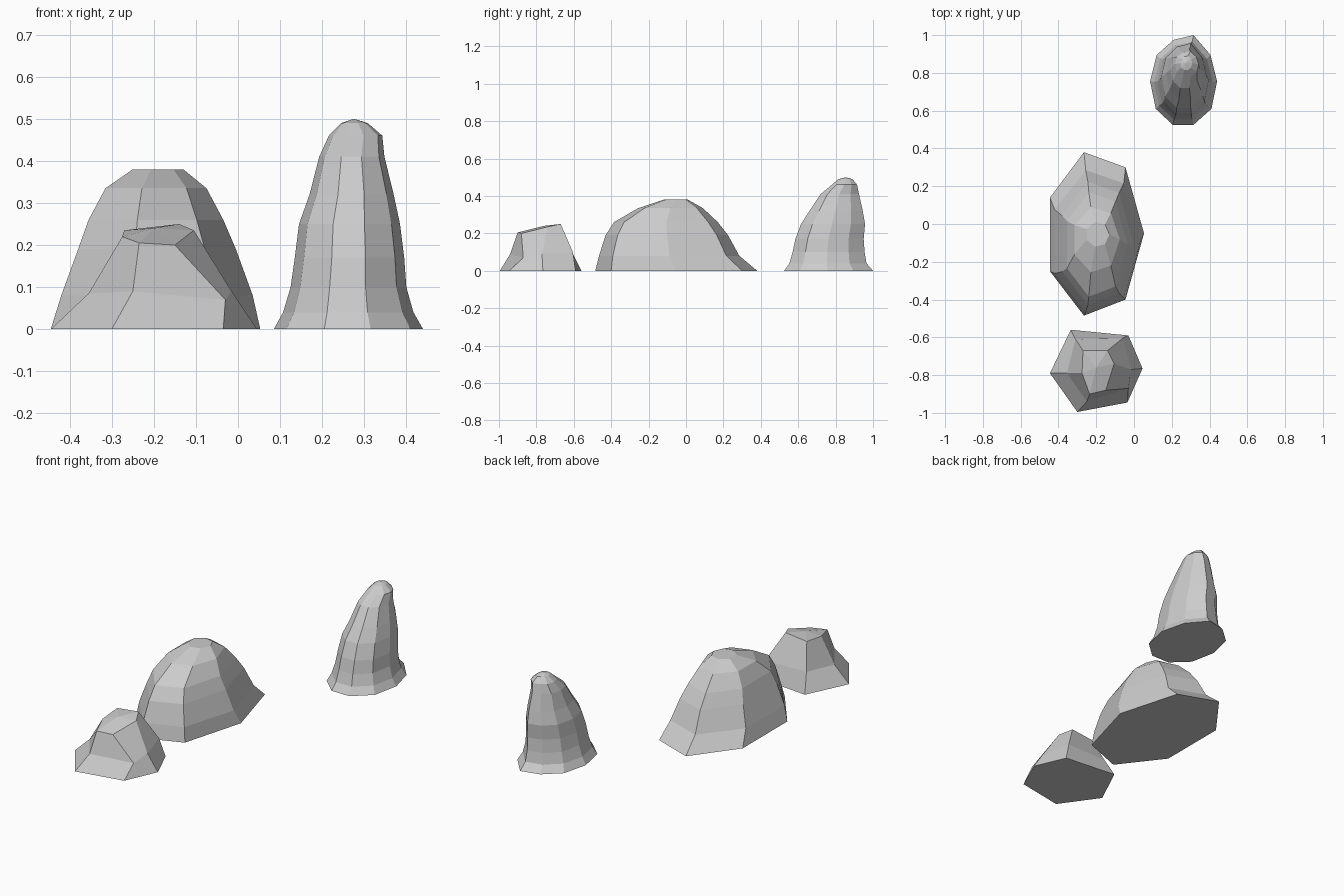
import bpy, bmesh

if "Cube" in bpy.data.objects:
    bpy.data.objects.remove(bpy.data.objects["Cube"])


def loft_rock(name, rings, peak=None):
    """Flat-faced rock skinned over stacked rings of points."""
    bm = bmesh.new()
    loops = [[bm.verts.new(p) for p in ring] for ring in rings]
    n = len(loops[0])
    for low, high in zip(loops, loops[1:]):
        for i in range(n):
            j = (i + 1) % n
            bm.faces.new((low[i], low[j], high[j], high[i]))
    bm.faces.new(loops[0])
    if peak:
        tip = bm.verts.new(peak)
        for i in range(n):
            bm.faces.new((loops[-1][i], loops[-1][(i + 1) % n], tip))
    else:
        bm.faces.new(loops[-1])
    bmesh.ops.recalc_face_normals(bm, faces=bm.faces[:])
    mesh = bpy.data.meshes.new(name)
    bm.to_mesh(mesh)
    bm.free()
    obj = bpy.data.objects.new(name, mesh)
    bpy.context.collection.objects.link(obj)
    return obj


def fitted_rings(outline, levels):
    """Fit the base outline into each level's (z, xmin, xmax, ymin, ymax)."""
    xs, ys = zip(*outline)
    x0, x1, y0, y1 = min(xs), max(xs), min(ys), max(ys)
    return [[(a + (x - x0) / (x1 - x0) * (b - a),
              c + (y - y0) / (y1 - y0) * (d - c), z) for x, y in outline]
            for z, a, b, c, d in levels]


# Tall leaning rock
tall_outline = [(.205, .525), (.315, .525), (.41, .61), (.44, .755), (.405, .895),
                (.315, 1.0), (.21, .975), (.12, .895), (.085, .755), (.115, .61)]
tall_levels = [(0, .085, .44, .525, 1.0), (.04, .107, .417, .553, .965),
               (.10, .125, .40, .57, .955), (.17, .135, .395, .585, .95),
               (.25, .145, .385, .615, .957), (.32, .17, .37, .66, .945),
               (.41, .193, .348, .72, .925), (.46, .216, .343, .78, .915),
               (.49, .245, .308, .815, .89)]
loft_rock("tall_rock", fitted_rings(tall_outline, tall_levels), (.275, .855, .50))

# Wide middle boulder
wide_outline = [(-.265, .38), (-.445, .14), (-.445, -.25), (-.265, -.485),
                (-.045, -.40), (.053, -.05), (-.045, .30)]
wide_levels = [(0, -.445, .053, -.485, .38), (.08, -.42, .035, -.465, .285),
               (.19, -.38, -.005, -.43, .225), (.26, -.355, -.035, -.385, .17),
               (.335, -.315, -.075, -.255, .09), (.38, -.25, -.13, -.12, .01)]
loft_rock("wide_boulder", fitted_rings(wide_outline, wide_levels))

# Small front rock with a tilted top
small_rings = [
    [(-.335, -.56, 0), (-.445, -.79, 0), (-.30, -.995, 0),
     (-.035, -.945, 0), (.045, -.765, 0), (-.03, -.59, 0)],
    [(-.31, -.61, .10), (-.355, -.79, .085), (-.25, -.94, .09),
     (-.03, -.87, .07), (-.015, -.77, .09), (-.06, -.605, .10)],
    [(-.27, -.67, .235), (-.275, -.79, .22), (-.235, -.90, .205),
     (-.15, -.88, .20), (-.105, -.74, .235), (-.14, -.67, .25)],
]
loft_rock("small_rock", small_rings, (-.2, -.76, .24))
